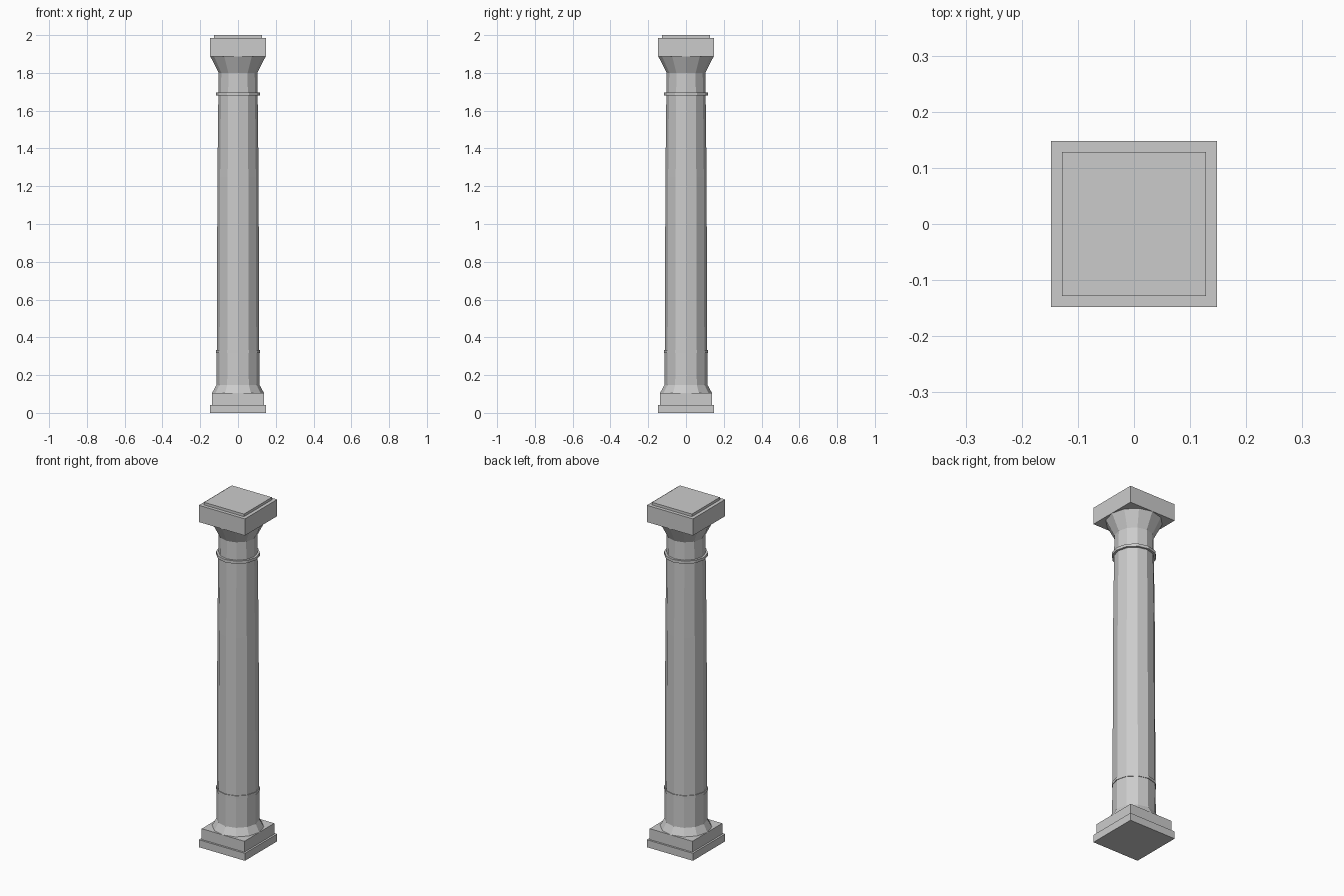
import bpy, bmesh
from math import cos, sin, pi

if "Cube" in bpy.data.objects:
    bpy.data.objects.remove(bpy.data.objects["Cube"])

SIDES = 12


def make_object(name, bm):
    bmesh.ops.recalc_face_normals(bm, faces=bm.faces)
    mesh = bpy.data.meshes.new(name)
    bm.to_mesh(mesh)
    bm.free()
    obj = bpy.data.objects.new(name, mesh)
    bpy.context.collection.objects.link(obj)
    return obj


def slab(name, half, z0, z1):
    bm = bmesh.new()
    bmesh.ops.create_cube(bm, size=1)
    for v in bm.verts:
        v.co.x *= 2 * half
        v.co.y *= 2 * half
        v.co.z = z1 if v.co.z > 0 else z0
    return make_object(name, bm)


def turned(name, profile):
    # Faceted turned solid from (radius, height) pairs, capped at both ends
    bm = bmesh.new()
    rings = [[bm.verts.new((r * cos(2 * pi * i / SIDES), r * sin(2 * pi * i / SIDES), z))
              for i in range(SIDES)] for r, z in profile]
    for low, high in zip(rings, rings[1:]):
        for i in range(SIDES):
            j = (i + 1) % SIDES
            bm.faces.new((low[i], low[j], high[j], high[i]))
    bm.faces.new(rings[0][::-1])
    bm.faces.new(rings[-1])
    return make_object(name, bm)


# Square stepped base
slab("plinth", 0.148, 0.0, 0.043)
slab("base_block", 0.137, 0.043, 0.106)

# Sloped foot and lower drum
turned("foot_and_drum", [(0.137, 0.106), (0.114, 0.148), (0.113, 0.32)])

# Slightly tapering shaft with neck
turned("shaft", [(0.112, 0.32), (0.109, 1.25), (0.104, 1.68), (0.102, 1.80)])

# Thin rings around the shaft
for name, r, z0, z1 in (("lower_ring", 0.116, 0.318, 0.334),
                        ("upper_ring", 0.116, 1.681, 1.697)):
    turned(name, [(r, z0), (r, z1)])

# Flared capital with square slabs on top
turned("capital_flare", [(0.102, 1.80), (0.147, 1.888)])
slab("capital_block", 0.148, 1.888, 1.985)
slab("top_slab", 0.128, 1.985, 2.0)
